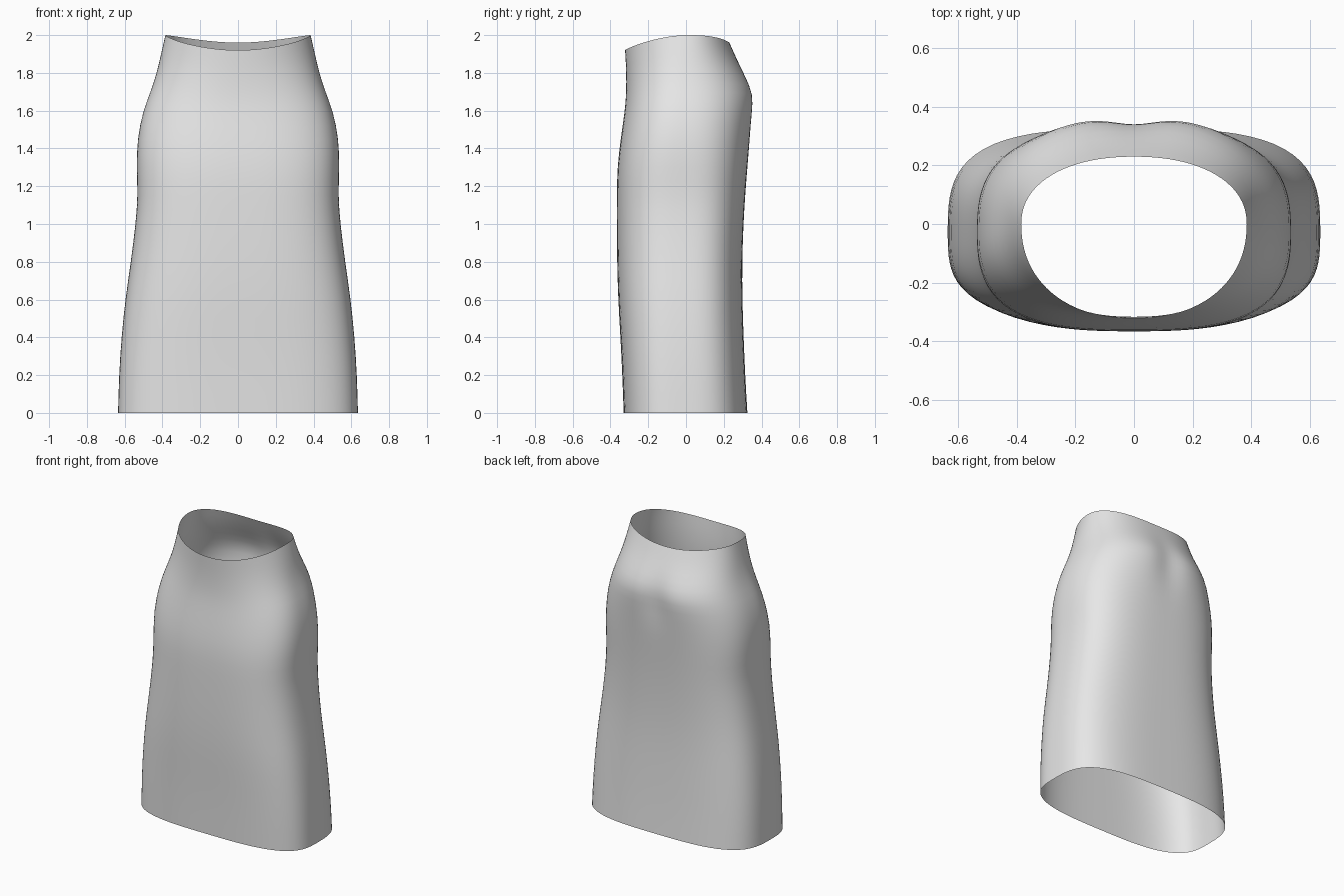
import bpy
import bmesh
from math import sin, cos, pi, exp

cube = bpy.data.objects.get("Cube")
if cube:
    bpy.data.objects.remove(cube, do_unlink=True)

# One plain grey cloth
cloth = bpy.data.materials.new("grey cloth")
cloth.use_nodes = True
grey = (0.8, 0.8, 0.8, 1)
cloth.diffuse_color = grey
cloth.node_tree.nodes["Principled BSDF"].inputs["Base Color"].default_value = grey

# Rings from hem to waist: height, half width, front y, back y, squareness
RINGS = [
    (0, .635, -.33, .325, 3.3),
    (.2, .63, -.337, .313, 3.3),
    (.4, .617, -.347, .305, 3.2),
    (.6, .597, -.359, .298, 3.1),
    (.8, .567, -.365, .297, 3),
    (1, .542, -.366, .304, 3),
    (1.15, .53, -.366, .313, 3),
    (1.3, .537, -.364, .325, 2.9),
    (1.45, .534, -.346, .341, 2.7),
    (1.6, .503, -.326, .36, 2.5),
    (1.7, .463, -.318, .37, 2.4),
    (1.8, .43, -.316, .325, 2.3),
    (1.9, .408, -.318, .272, 2.2),
    (2, .385, -.323, .23, 2.2),
]
SEGMENTS = 48


def ring_point(angle, z, half_width, front, back, power):
    """Point on a rounded-box section, with the seat cleft and dipped waist."""
    c, s = cos(angle), sin(angle)
    r = (abs(c) ** power + abs(s) ** power) ** (-1 / power)
    rise = max(0, (z - 1.5) / .5)
    middle = -.03 * (1 - rise)
    x = half_width * c * r
    y = middle + s * r * (back - middle if s > 0 else middle - front)
    if s > 0:
        y -= .032 * exp(-(x / .09) ** 2) * exp(-((z - 1.65) / .14) ** 2)
    dip = .04 * s ** 3 if s > 0 else .08 * abs(s) ** 1.8
    return x, y, z - dip * rise


# Skirt: an open loft through the rings
bm = bmesh.new()
loops = [[bm.verts.new(ring_point(2 * pi * i / SEGMENTS, *ring))
          for i in range(SEGMENTS)] for ring in RINGS]
for low, high in zip(loops, loops[1:]):
    for i in range(SEGMENTS):
        j = (i + 1) % SEGMENTS
        bm.faces.new((low[i], low[j], high[j], high[i]))
for face in bm.faces:
    face.smooth = True

mesh = bpy.data.meshes.new("skirt")
bm.to_mesh(mesh)
bm.free()
mesh.materials.append(cloth)
skirt = bpy.data.objects.new("skirt", mesh)
bpy.context.collection.objects.link(skirt)

# Soft cloth surface
smooth = skirt.modifiers.new("soft cloth", 'SUBSURF')
smooth.levels = smooth.render_levels = 1
